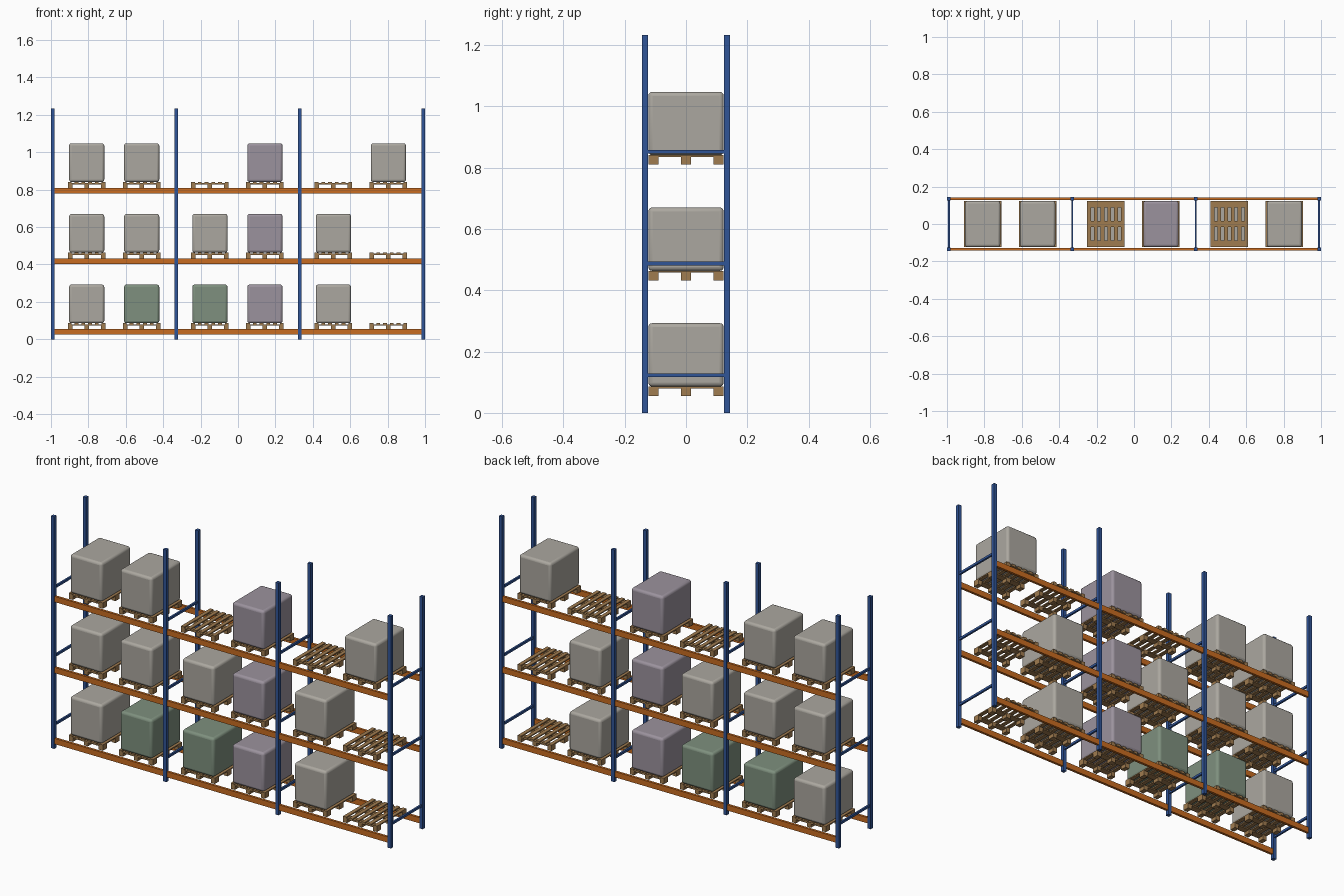
import bpy

cube = bpy.data.objects.get("Cube")
if cube:
    bpy.data.objects.remove(cube, do_unlink=True)


def material(name, colour):
    mat = bpy.data.materials.new(name)
    mat.use_nodes = True
    rgba = (*colour, 1)
    mat.diffuse_color = rgba
    mat.node_tree.nodes["Principled BSDF"].inputs["Base Color"].default_value = rgba
    return mat


BLUE = material("blue_steel", (0.03, 0.09, 0.31))
ORANGE = material("orange_steel", (0.58, 0.15, 0.015))
WOOD = material("wood", (0.35, 0.2, 0.08))
GREY = material("grey_wrap", (0.41, 0.39, 0.35))
GREEN = material("green_wrap", (0.21, 0.28, 0.21))
PURPLE = material("purple_wrap", (0.33, 0.29, 0.34))


def box(name, centre, size, mat, bevel=0):
    bpy.ops.mesh.primitive_cube_add(size=1, location=centre)
    ob = bpy.context.object
    ob.name = name
    ob.scale = size
    bpy.ops.object.transform_apply(location=False, rotation=False, scale=True)
    ob.data.materials.append(mat)
    if bevel:
        mod = ob.modifiers.new("rounded_edges", "BEVEL")
        mod.width = bevel
        mod.segments = 3
        bpy.ops.object.shade_smooth_by_angle()
    return ob


HEIGHT, POST, POST_Y = 1.234, 0.019, 0.134
FRAMES = [-0.99, -0.33, 0.33, 0.99]
LEVELS = [0.055, 0.4325, 0.81]          # top of each beam
BRACES = [0.123, 0.4875, 0.852]

# Upright frames with horizontal braces
for x in FRAMES:
    for y in (-POST_Y, POST_Y):
        box("upright_post", (x, y, HEIGHT / 2), (POST, POST, HEIGHT), BLUE)
    for z in BRACES:
        box("frame_brace", (x, 0, z), (0.01, 2 * POST_Y - POST, 0.012), BLUE)

# Load beams spanning each bay
for z in LEVELS:
    for y in (-POST_Y, POST_Y):
        for a, b in zip(FRAMES, FRAMES[1:]):
            box("load_beam", ((a + b) / 2, y, z - 0.015), (b - a - POST, 0.013, 0.03), ORANGE)

# One pallet: nine blocks, three cross boards and six top boards
PALLET_X, PALLET_Y, PALLET_H, BOARD = 0.2, 0.246, 0.031, 0.006
BLOCK_Y, BLOCK_H = 0.034, PALLET_H - 2 * BOARD
parts = []
for j in (-1, 0, 1):
    y = j * (PALLET_Y - BLOCK_Y) / 2
    parts.append(box("cross_board", (0, y, BLOCK_H + BOARD / 2), (PALLET_X, BLOCK_Y, BOARD), WOOD))
    for i in (-1, 0, 1):
        parts.append(box("block", (i * (PALLET_X - 0.024) / 2, y, BLOCK_H / 2),
                         (0.024, BLOCK_Y, BLOCK_H), WOOD))
for i in range(6):
    x = (i / 5 - 0.5) * (PALLET_X - 0.02)
    parts.append(box("top_board", (x, 0, PALLET_H - BOARD / 2), (0.02, PALLET_Y, BOARD), WOOD))
bpy.ops.object.select_all(action="DESELECT")
for part in parts:
    part.select_set(True)
bpy.context.view_layer.objects.active = parts[0]
bpy.ops.object.join()
first_pallet = bpy.context.object
first_pallet.name = "pallet"
bpy.context.scene.cursor.location = (0, 0, 0)
bpy.ops.object.origin_set(type="ORIGIN_CURSOR")

# Pallets and wrapped loads, bottom level first; None is an empty pallet
LOADS = [
    [GREY, GREEN, GREEN, PURPLE, GREY, None],
    [GREY, GREY, GREY, PURPLE, GREY, None],
    [GREY, GREY, None, PURPLE, None, GREY],
]
COLUMNS = [bay + side for bay in (-0.662, -0.003, 0.657) for side in (-0.147, 0.147)]
LOAD_H = 0.207
pallet = first_pallet
for z, row in zip(LEVELS, LOADS):
    for x, wrap in zip(COLUMNS, row):
        if pallet is None:
            pallet = bpy.data.objects.new("pallet", first_pallet.data)
            bpy.context.collection.objects.link(pallet)
        pallet.location = (x, 0, z)
        pallet = None
        if wrap:
            box("wrapped_load", (x, 0, z + PALLET_H + LOAD_H / 2),
                (0.188, 0.246, LOAD_H), wrap, 0.013)
